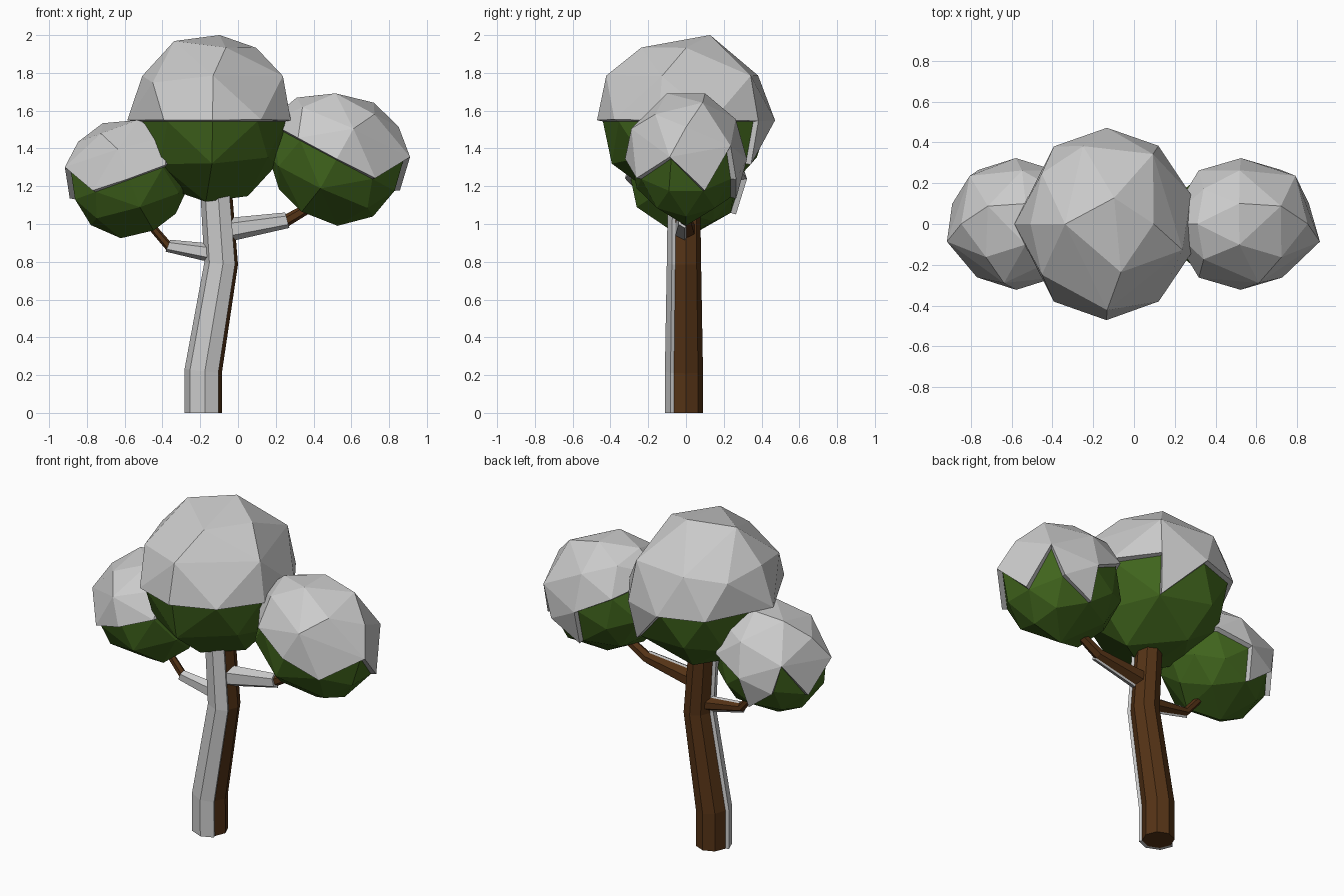
import bpy, bmesh, math
from mathutils import Vector, Matrix

if "Cube" in bpy.data.objects:
    bpy.data.objects.remove(bpy.data.objects["Cube"])


def material(name, color):
    m = bpy.data.materials.new(name)
    m.diffuse_color = color
    m.use_nodes = True
    m.node_tree.nodes["Principled BSDF"].inputs["Base Color"].default_value = m.diffuse_color
    return m


LEAF = material("leaf_green", (0.052, 0.13, 0.012, 1))
BARK = material("bark_brown", (0.09, 0.033, 0.008, 1))


def add(name, bm, mat=None, thickness=0):
    me = bpy.data.meshes.new(name)
    bm.to_mesh(me)
    bm.free()
    ob = bpy.data.objects.new(name, me)
    bpy.context.collection.objects.link(ob)
    if mat:
        me.materials.append(mat)
    if thickness:
        s = ob.modifiers.new("thickness", "SOLIDIFY")
        s.thickness, s.offset, s.use_even_offset = thickness, 1, True
    return ob


def with_snow(name, bm, mat, keep, thickness):
    """Add the solid part, then a thick snow shell over the kept faces."""
    snow = bm.copy()
    snow.faces.ensure_lookup_table()
    drop = [f for f in snow.faces if f.index not in keep]
    bmesh.ops.delete(snow, geom=drop, context="FACES")
    add(name, bm, mat)
    add(name + "_snow", snow, None, thickness)


# Pairs of icosphere vertices merged to give the irregular faceting
WELDS = [
    ((0, 0, 1), (.162, .5, .851)),
    ((0, 0, -1), (-.162, -.5, -.851)),
    ((.425, .309, -.851), (.425, -.309, -.851)),
    ((-.951, .309, 0), (-.951, -.309, 0)),
    ((-.263, -.809, .526), (.276, -.851, .447)),
    ((-.276, -.851, -.447), (.263, -.809, -.526)),
    ((.894, 0, .447), (.688, -.5, .526)),
    ((.688, .5, .526), (.276, .851, .447)),
]
# These two are only on the middle crown
MIDDLE_WELDS = [
    ((-.425, .309, .851), (-.425, -.309, .851)),
    ((.724, .526, -.447), (.263, .809, -.526)),
]


def foliage(name, center, radii, tilt, mirror, notched):
    bm = bmesh.new()
    bmesh.ops.create_icosphere(bm, subdivisions=2, radius=1)
    for pair in WELDS + ([] if notched else MIDDLE_WELDS):
        vs = [min(bm.verts, key=lambda v: (v.co - Vector(p)).length) for p in pair]
        co = (vs[0].co + vs[1].co).normalized() * 1.035
        bmesh.ops.pointmerge(bm, verts=vs, merge_co=co)
    bm.faces.index_update()
    # snow covers the upper half, one hanging flap, and has notches outward
    keep = set()
    for f in bm.faces:
        c = f.calc_center_median()
        az = math.degrees(math.atan2(c.y, c.x))
        flap = -0.27 < c.z < -0.05 and abs(az - 70) < 14
        notch = notched and c.z < 0.25 and abs(az) < 52
        if (c.z > 0.05 and not notch) or flap:
            keep.add(f.index)
    sx = -radii[0] if mirror else radii[0]
    bm.transform(Matrix.Translation(center)
                 @ Matrix.Rotation(math.radians(tilt), 4, "Y")
                 @ Matrix.Diagonal((sx, radii[1], radii[2], 1)))
    if mirror:
        bmesh.ops.reverse_faces(bm, faces=bm.faces)
    bm.normal_update()
    with_snow(name, bm, LEAF, keep, 0.03)


def limb(name, path, radii, sides, snow_sides, snow_rows, thickness):
    """Faceted tube along a path of (x, z) points."""
    bm = bmesh.new()
    pts = [Vector((x, 0, z)) for x, z in path]
    rings = []
    for i, (p, r) in enumerate(zip(pts, radii)):
        d = (pts[min(i + 1, len(pts) - 1)] - pts[max(i - 1, 0)]).normalized()
        v = Vector((0, 1, 0))
        u = v.cross(d)
        angles = [2 * math.pi * k / sides for k in range(sides)]
        rings.append([bm.verts.new(p + r * (u * math.cos(a) + v * math.sin(a)))
                      for a in angles])
    keep, n = set(), 0
    for row, (a, b) in enumerate(zip(rings, rings[1:])):
        for k in range(sides):
            j = (k + 1) % sides
            bm.faces.new((a[k], a[j], b[j], b[k]))
            if k in snow_sides and row < snow_rows:
                keep.add(n)
            n += 1
    bm.faces.new(rings[0][::-1])
    bm.faces.new(rings[-1])
    bm.faces.index_update()
    bm.normal_update()
    with_snow(name, bm, BARK, keep, thickness)


# Trunk and two branches, with snow on the front
limb("trunk", [(-.175, 0), (-.175, .22), (-.08, .79), (-.115, 1.3)],
     [.09, .09, .08, .073], 8, {4, 5, 6}, 3, .02)
limb("right_branch", [(-.08, .965), (.26, 1.02), (.45, 1.13)],
     [.054, .032, .025], 6, {3, 4, 5}, 1, .012)
limb("left_branch", [(-.1, .84), (-.37, .885), (-.52, 1.06)],
     [.042, .024, .02], 6, {3, 4, 5}, 1, .012)

# Three foliage crowns with snow caps
foliage("middle_crown", (-.135, 0, 1.543), (.405, .44, .427), 0, False, False)
foliage("right_crown", (.52, 0, 1.34), (.368, .292, .33), 28, False, True)
foliage("left_crown", (-.575, 0, 1.235), (.322, .292, .298), -20, True, True)
